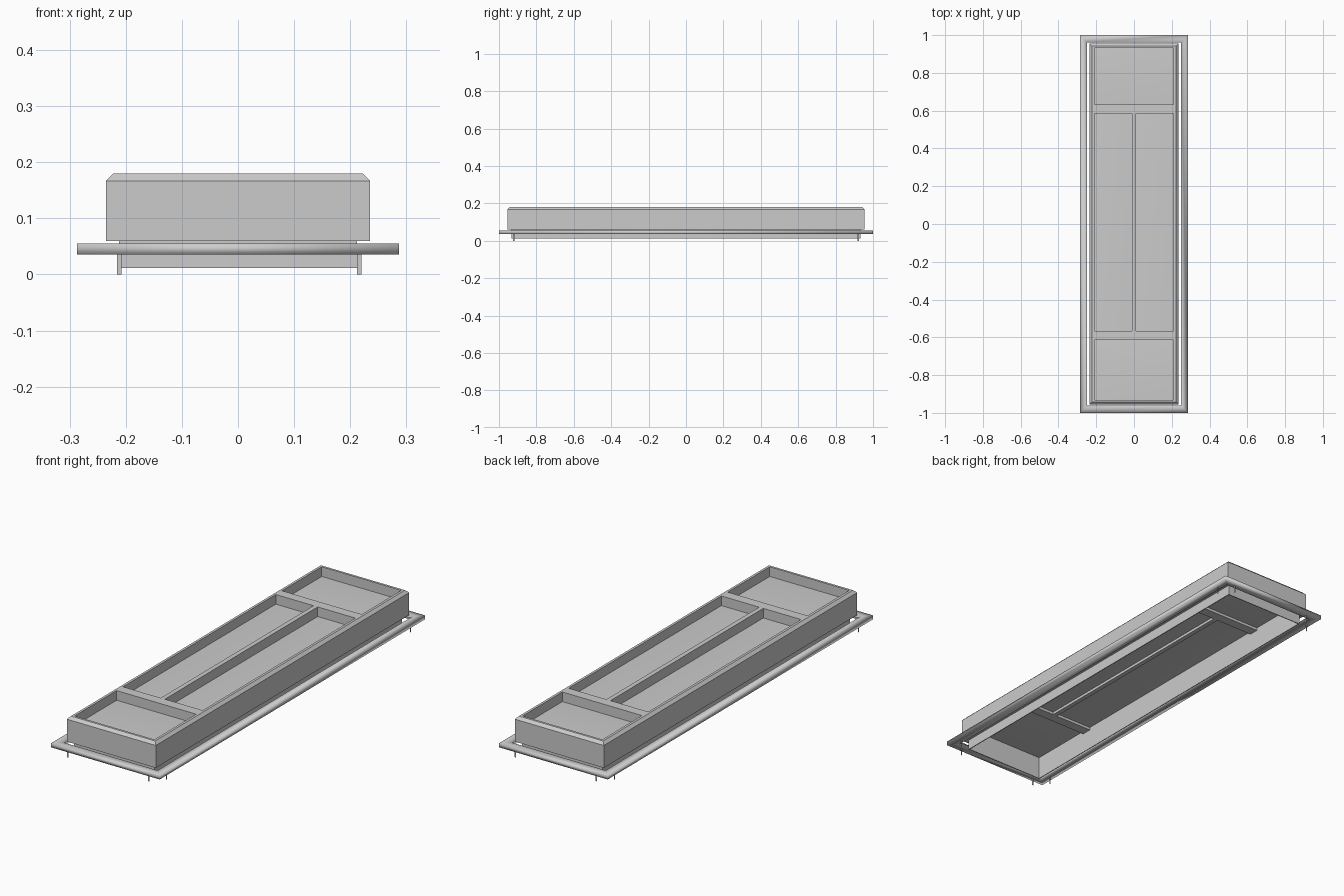
import bpy, bmesh
from mathutils import Vector

if "Cube" in bpy.data.objects:
    bpy.data.objects.remove(bpy.data.objects["Cube"])


def make(name, verts, faces, smooth=False):
    me = bpy.data.meshes.new(name)
    me.from_pydata(verts, [], faces)
    bm = bmesh.new()
    bm.from_mesh(me)
    bmesh.ops.recalc_face_normals(bm, faces=bm.faces)
    bm.to_mesh(me)
    bm.free()
    for p in me.polygons:
        p.use_smooth = smooth
    ob = bpy.data.objects.new(name, me)
    bpy.context.collection.objects.link(ob)
    return ob


def rect_ring(name, profile, smooth=False):
    """Closed profile of (half x, half y, z) swept round a rectangle."""
    corners = [(-1, -1), (1, -1), (1, 1), (-1, 1)]
    n = len(profile)
    verts = [(sx * hx, sy * hy, z) for sx, sy in corners for hx, hy, z in profile]
    faces = []
    for c in range(4):
        d = (c + 1) % 4
        for i in range(n):
            j = (i + 1) % n
            faces.append((c * n + i, d * n + i, d * n + j, c * n + j))
    return make(name, verts, faces, smooth)


def box(name, x0, x1, y0, y1, z0, z1, smooth=False):
    verts = [(x, y, z) for z in (z0, z1) for y in (y0, y1) for x in (x0, x1)]
    faces = [(0, 2, 3, 1), (4, 5, 7, 6), (0, 1, 5, 4),
             (2, 6, 7, 3), (0, 4, 6, 2), (1, 3, 7, 5)]
    return make(name, verts, faces, smooth)


IX, IY = 0.21, 0.931          # inner opening
TOP = 0.18

# Outer frame with chamfered rim
rect_ring("frame", [
    (IX, IY, 0.06), (0.235, 0.955, 0.06), (0.235, 0.955, 0.167),
    (0.222, 0.942, TOP), (IX, IY, TOP)])

# Narrow skirt below the frame
rect_ring("skirt", [
    (0.2085, 0.9295, 0.012), (0.2125, 0.9335, 0.012),
    (0.2125, 0.9335, 0.06), (0.2085, 0.9295, 0.06)])

# Loose flange around the skirt
rect_ring("flange", [
    (0.249, 0.962, 0.036), (0.287, 1.0, 0.036),
    (0.287, 1.0, 0.055), (0.249, 0.962, 0.055)], smooth=True)

# Dividers
Y_FRONT, Y_BACK = (-0.615, -0.567), (0.585, 0.632)
for label, (a, b) in (("front", Y_FRONT), ("back", Y_BACK)):
    box(label + "_divider", -IX, IX, a, b, 0.11, TOP)
box("centre_divider", -0.011, 0.011, Y_FRONT[1], Y_BACK[0], 0.11, TOP)

# Recessed floor panels, softly shaded
panels = {
    "front_panel": (-IX, IX, -IY, Y_FRONT[0]),
    "back_panel": (-IX, IX, Y_BACK[1], IY),
    "left_panel": (-IX, -0.011, Y_FRONT[1], Y_BACK[0]),
    "right_panel": (0.011, IX, Y_FRONT[1], Y_BACK[0]),
}
for name, dims in panels.items():
    panel = box(name, *dims, 0.123, 0.134, smooth=True)
    panel.modifiers.new("soft_normals", 'WEIGHTED_NORMAL')

# Flat clips hanging from the flange, two at each corner
W = 0.004
for sx in (-1, 1):
    for sy in (-1, 1):
        for kind, p, d in (
                ("end", Vector((sx * 0.214 + 0.002, sy * 0.98, 0)), Vector((W, 0, 0))),
                ("side", Vector((sx * 0.267, sy * 0.92, 0)), Vector((0, W, 0)))):
            up = Vector((0, 0, 0.037))
            make(kind + "_clip", [p - d, p + d, p + d + up, p - d + up], [(0, 1, 2, 3)])
